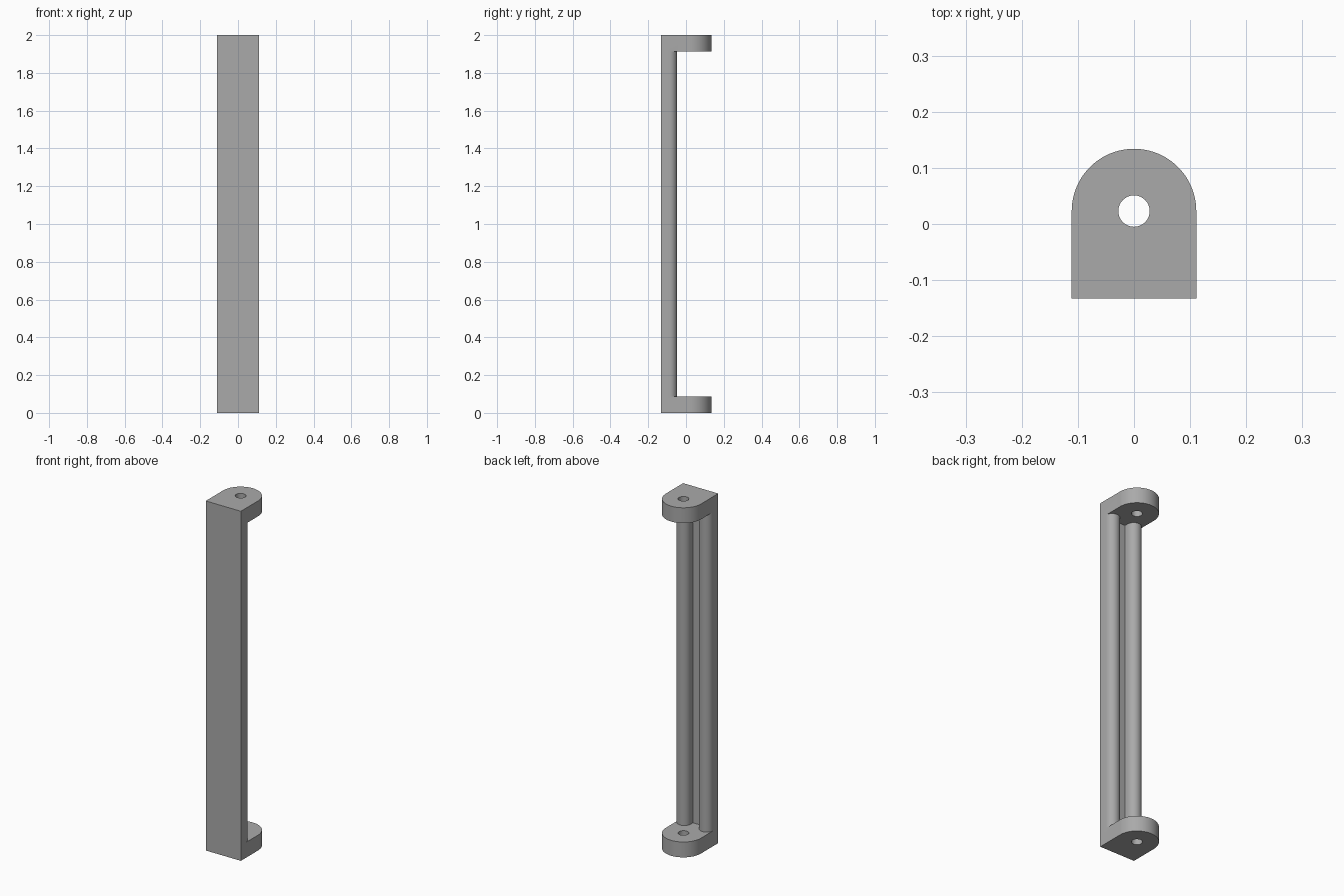
import bpy, bmesh
from math import sin, cos, pi

cube = bpy.data.objects.get("Cube")
if cube:
    bpy.data.objects.remove(cube)

HALF, FRONT, PIN_Y = 0.111, -0.133, 0.023   # half width, front plane, hole axis
RAIL_R, RAIL_Y, FLOOR_Y = 0.04, -0.087, -0.107
TAB = 0.088                                  # thickness of the end tabs

grey = bpy.data.materials.new("plain_grey")
grey.use_nodes = True
colour = (0.4, 0.4, 0.4, 1)
grey.diffuse_color = colour
grey.node_tree.nodes["Principled BSDF"].inputs["Base Color"].default_value = colour


def arc(cx, cy, r, start, end, n):
    return [(cx + r * cos(start + (end - start) * i / n),
             cy + r * sin(start + (end - start) * i / n)) for i in range(n + 1)]


def prism(name, outline, z0, z1):
    """Extrude a flat outline upward from z0 to z1."""
    bm = bmesh.new()
    face = bm.faces.new([bm.verts.new((x, y, z0)) for x, y in outline])
    out = bmesh.ops.extrude_face_region(bm, geom=[face])["geom"]
    bmesh.ops.translate(bm, vec=(0, 0, z1 - z0),
                        verts=[v for v in out if isinstance(v, bmesh.types.BMVert)])
    bmesh.ops.recalc_face_normals(bm, faces=bm.faces)
    mesh = bpy.data.meshes.new(name)
    bm.to_mesh(mesh)
    bm.free()
    mesh.materials.append(grey)
    obj = bpy.data.objects.new(name, mesh)
    bpy.context.collection.objects.link(obj)
    return obj


# Full-length body with a rounded back
body = prism("handle_body",
             [(-HALF, FRONT), (HALF, FRONT)] + arc(0, PIN_Y, HALF, 0, pi, 48), 0, 2)

# Cutter for the back recess: leaves two rounded rails and a channel between them
rail_x = HALF - RAIL_R
left_side = [(0.3, 0.3), (0.3, RAIL_Y)]
left_side += arc(rail_x, RAIL_Y, RAIL_R, 0, pi, 32)
left_side.append((rail_x - RAIL_R, FLOOR_Y))
right_side = [(-x, y) for x, y in reversed(left_side)]
recess = prism("recess_cutter", left_side + right_side, TAB, 2 - TAB)

# Cutter for the pin holes through both tabs
pin = prism("pin_hole_cutter", arc(0, PIN_Y, 0.028, 0, 2 * pi, 32)[:-1], -0.1, 2.1)

bpy.context.view_layer.objects.active = body
for cutter in (recess, pin):
    cutter.hide_render = True
    mod = body.modifiers.new("cut", "BOOLEAN")
    mod.operation, mod.solver, mod.object = "DIFFERENCE", "EXACT", cutter
    bpy.ops.object.modifier_apply(modifier=mod.name)
    bpy.data.objects.remove(cutter)

# Smooth the round surfaces, keep the hard edges
bpy.ops.object.select_all(action="DESELECT")
body.select_set(True)
bpy.ops.object.shade_smooth_by_angle(angle=pi / 6)
